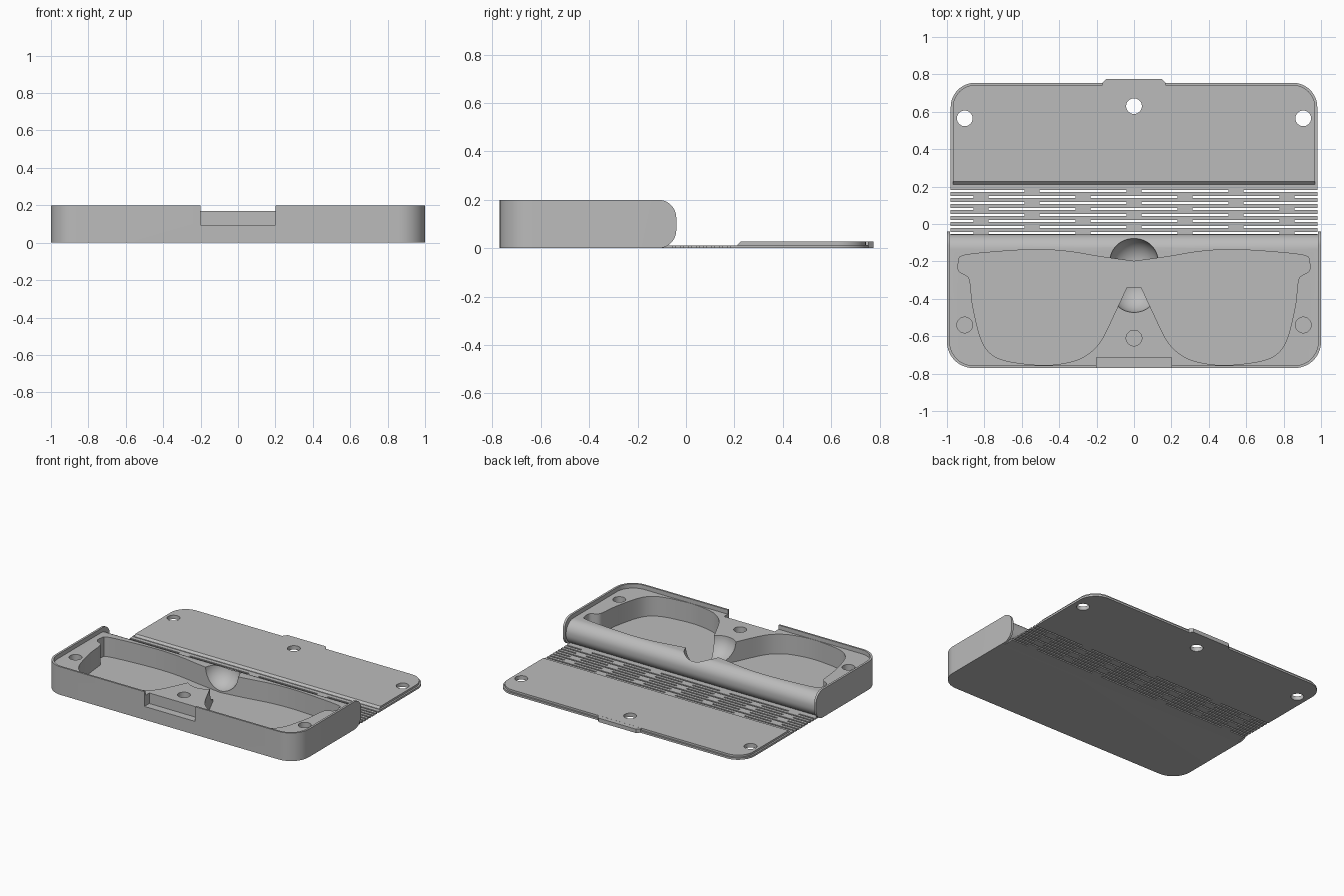
import bpy, bmesh, math
from mathutils import Vector

if "Cube" in bpy.data.objects:
    bpy.data.objects.remove(bpy.data.objects["Cube"])

grey = bpy.data.materials.new("plain grey")
grey.diffuse_color = (0.5, 0.5, 0.5, 1)
grey.use_nodes = True
grey.node_tree.nodes["Principled BSDF"].inputs["Base Color"].default_value = grey.diffuse_color


def prism(name, pts, lo, hi, axis="z"):
    """Extrude a closed outline: (x, y) along z, or (y, z) along x."""
    bm = bmesh.new()
    place = (lambda p, h: (p[0], p[1], h)) if axis == "z" else (lambda p, h: (h, p[0], p[1]))
    a = [bm.verts.new(place(p, lo)) for p in pts]
    b = [bm.verts.new(place(p, hi)) for p in pts]
    bm.faces.new(a)
    bm.faces.new(b[::-1])
    for i in range(len(pts)):
        j = (i + 1) % len(pts)
        bm.faces.new((a[i], b[i], b[j], a[j]))
    bmesh.ops.recalc_face_normals(bm, faces=bm.faces)
    return finish(name, bm)


def finish(name, bm):
    me = bpy.data.meshes.new(name)
    bm.to_mesh(me)
    bm.free()
    me.materials.append(grey)
    ob = bpy.data.objects.new(name, me)
    bpy.context.collection.objects.link(ob)
    return ob


def combine(ob, other, operation="DIFFERENCE"):
    """Apply a boolean and discard the helper."""
    mod = ob.modifiers.new("cut", "BOOLEAN")
    mod.operation, mod.solver, mod.object = operation, "EXACT", other
    bpy.context.view_layer.objects.active = ob
    bpy.ops.object.modifier_apply(modifier=mod.name)
    bpy.data.objects.remove(other, do_unlink=True)


def arc(cx, cy, r, a0, a1, n=12):
    return [(cx + r * math.cos(math.radians(a0 + (a1 - a0) * i / n)),
             cy + r * math.sin(math.radians(a0 + (a1 - a0) * i / n))) for i in range(n + 1)]


def rect(x0, x1, y0, y1):
    return [(x0, y0), (x1, y0), (x1, y1), (x0, y1)]


def front_rounded(w, y0, y1, r):
    """Outline with both corners at y0 rounded."""
    s = 1 if y1 > y0 else -1
    right = [(x, y0 + s * (r + y)) for x, y in arc(w - r, 0, r, -90, 0)]
    half = right + [(w, y1)]
    return half + [(-x, y) for x, y in reversed(half)]


def back_profile(y_back, top, r, low):
    """Side profile (y, z) with a rounded back edge."""
    pts = arc(y_back - r, r, r, -90, 0) + arc(y_back - r, top - r, r, 0, 90)
    pts += [(-1, top), (-1, low)]
    return pts + ([(y_back - r, low)] if low < 0 else [])


def smooth_path(pts, n=5):
    """Catmull-Rom curve through the points."""
    p = [Vector(q) for q in [pts[0]] + pts + [pts[-1]]]
    out = []
    for i in range(1, len(p) - 2):
        a, b, c, d = p[i - 1:i + 3]
        for k in range(n):
            t = k / n
            out.append(tuple(0.5 * (2 * b + (c - a) * t + (2 * a - 5 * b + 4 * c - d) * t ** 2
                                    + (3 * b - a - 3 * c + d) * t ** 3)))
    return out + [pts[-1]]


def drill(ob, x, y, lo, hi):
    combine(ob, prism("hole", arc(x, y, 0.042, 0, 350, 35), lo, hi))


# Tray: rounded block with a rounded back edge
tray = prism("tray", front_rounded(1, -0.77, 0.1, 0.14), 0, 0.2)
combine(tray, prism("round", back_profile(-0.04, 0.2, 0.075, 0), -1.1, 1.1, "x"), "INTERSECT")

# Recess that leaves a thin rim and two end walls around the lower core
recess = prism("recess", front_rounded(0.985, -0.757, 0.2, 0.127), -0.05, 0.3)
combine(recess, prism("core", back_profile(-0.055, 0.17, 0.08, -0.2), -1.2, 1.2, "x"))
combine(tray, recess)

# Eyewear-shaped pocket
half = smooth_path([(0, -0.2), (0.18, -0.175), (0.35, -0.147), (0.52, -0.137), (0.72, -0.147),
                    (0.91, -0.168), (0.937, -0.2), (0.937, -0.25), (0.89, -0.28), (0.875, -0.32),
                    (0.862, -0.44), (0.82, -0.61), (0.77, -0.69), (0.69, -0.73), (0.56, -0.75),
                    (0.45, -0.754), (0.34, -0.737), (0.26, -0.705), (0.18, -0.63), (0.1, -0.47),
                    (0.04, -0.34)])
combine(tray, prism("pocket", half + [(-x, y) for x, y in reversed(half[1:])], 0.03, 0.3))

# Spherical finger scoops behind and in front of the bridge
for y in (-0.205, -0.343):
    bm = bmesh.new()
    bmesh.ops.create_uvsphere(bm, u_segments=48, v_segments=24, radius=0.13)
    bmesh.ops.translate(bm, verts=bm.verts, vec=(0, y, 0.171))
    combine(tray, finish("scoop", bm))

# Latch notch and magnet holes in the tray
combine(tray, prism("notch", rect(-0.2, 0.2, -0.9, -0.715), 0.095, 0.3))
for x, y in ((-0.905, -0.54), (0.905, -0.54), (0, -0.61)):
    drill(tray, x, y, 0.13, 0.3)

# Flexible hinge sheet with staggered rows of slots
hinge = prism("hinge", rect(-0.98, 0.98, -0.14, 0.21), 0, 0.011)
bm = bmesh.new()
for row in range(8):
    y = 0.176 - 0.032 * row
    offset = 0 if row % 2 else 0.272
    for k in range(-2, 3):
        x0, x1 = k * 0.545 + offset - 0.232, k * 0.545 + offset + 0.232
        if x0 > 1 or x1 < -1:
            continue
        cube = bmesh.ops.create_cube(bm, size=1)["verts"]
        for v in cube:
            v.co = ((x0 + x1) / 2 + v.co.x * (x1 - x0), y + v.co.y * 0.011, v.co.z * 0.1)
combine(hinge, finish("slots", bm))

# Lid: base plate, raised panel with a sloped hinge-side edge, and latch tab
lid = prism("lid", front_rounded(0.98, 0.755, 0.21, 0.13), 0, 0.014)
panel = prism("lid_panel", front_rounded(0.968, 0.743, 0.226, 0.118), 0.013, 0.028)
for v in panel.data.vertices:
    if v.co.y < 0.23 and v.co.z < 0.02:
        v.co.y = 0.211
tab = prism("latch_tab", [(-0.168, 0.735), (0.168, 0.735), (0.168, 0.755), (0.148, 0.775),
                          (-0.148, 0.775), (-0.168, 0.755)], 0, 0.0275)
for part in (lid, panel):
    for x, y in ((-0.905, 0.565), (0.905, 0.565), (0, 0.63)):
        drill(part, x, y, -0.1, 0.1)

# Smooth curved walls, keep edges crisp
for ob in (tray, hinge, lid, panel, tab):
    bpy.ops.object.select_all(action="DESELECT")
    ob.select_set(True)
    bpy.context.view_layer.objects.active = ob
    bpy.ops.object.shade_smooth_by_angle(angle=math.radians(30))
